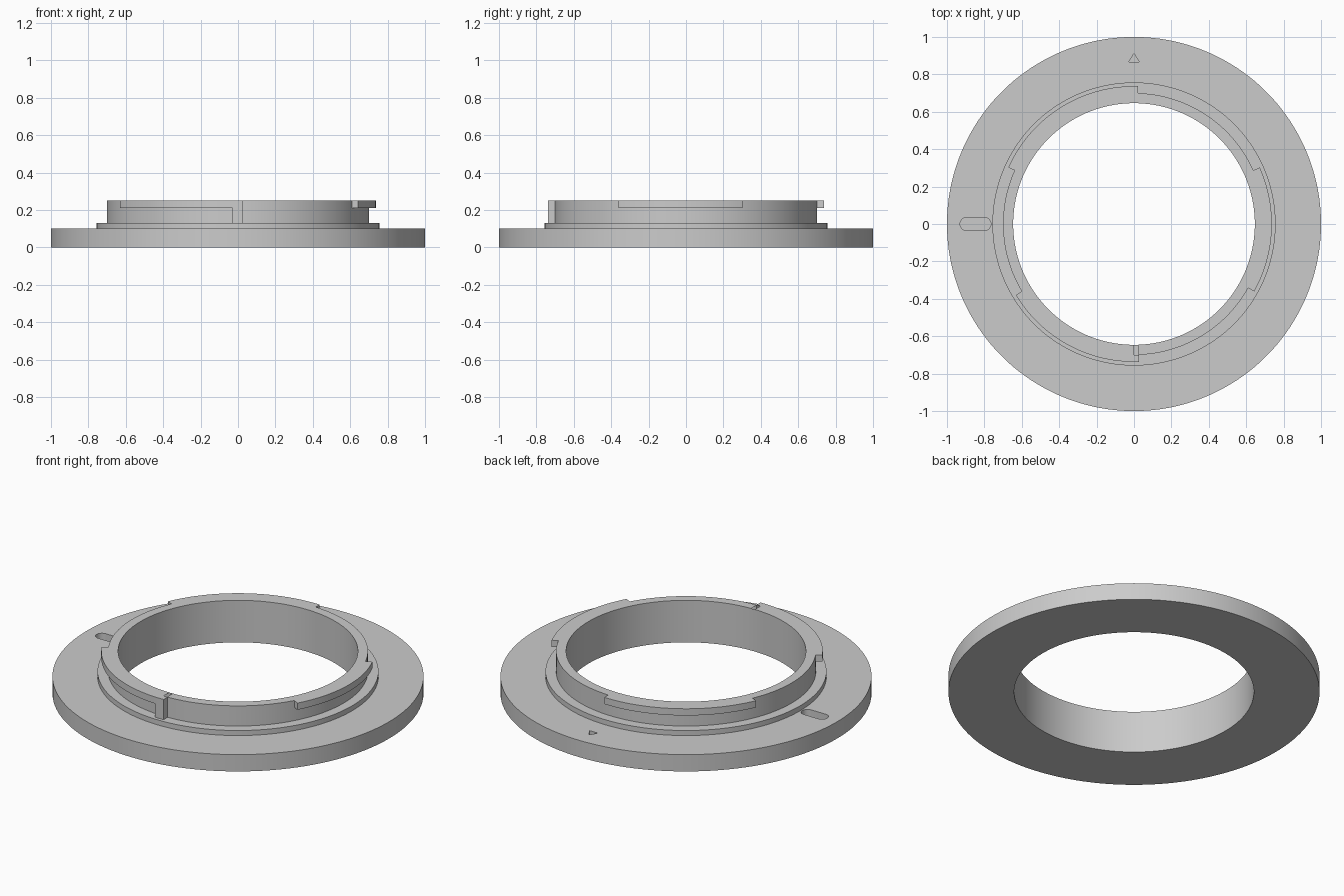
import bpy, bmesh
from math import cos, sin, radians, pi

if "Cube" in bpy.data.objects:
    bpy.data.objects.remove(bpy.data.objects["Cube"], do_unlink=True)

R_BORE, R_COLLAR, R_TAB, R_LEDGE, R_FLANGE = 0.646, 0.70, 0.737, 0.757, 1.0
Z_FLANGE, Z_LEDGE, Z_TAB, Z_TOP = 0.10, 0.13, 0.21, 0.25
STEPS = 180

grey = bpy.data.materials.new("plain grey")
grey.use_nodes = True
grey.diffuse_color = (0.6, 0.6, 0.6, 1)
grey.node_tree.nodes["Principled BSDF"].inputs["Base Color"].default_value = (0.6, 0.6, 0.6, 1)


def add_object(name, bm):
    bmesh.ops.recalc_face_normals(bm, faces=bm.faces)
    mesh = bpy.data.meshes.new(name)
    bm.to_mesh(mesh)
    bm.free()
    mesh.materials.append(grey)
    obj = bpy.data.objects.new(name, mesh)
    bpy.context.collection.objects.link(obj)
    return obj


def revolve(name, profile):
    """Closed (radius, height) profile turned all the way round z."""
    bm = bmesh.new()
    rings = [[bm.verts.new((r * cos(2 * pi * i / STEPS), r * sin(2 * pi * i / STEPS), z))
              for r, z in profile] for i in range(STEPS)]
    for i, a in enumerate(rings):
        b = rings[(i + 1) % STEPS]
        for j in range(len(profile)):
            k = (j + 1) % len(profile)
            bm.faces.new((a[j], b[j], b[k], a[k]))
    return add_object(name, bm)


def prism(name, outline, low, high):
    """Flat outline pushed up from low to high."""
    bm = bmesh.new()
    base = bm.faces.new([bm.verts.new((x, y, low)) for x, y in outline])
    top = bmesh.ops.extrude_face_region(bm, geom=[base])["geom"]
    verts = [v for v in top if isinstance(v, bmesh.types.BMVert)]
    bmesh.ops.translate(bm, verts=verts, vec=(0, 0, high - low))
    return add_object(name, bm)


def arc(radius, start, end, cx=0, cy=0, n=32):
    angles = [radians(start + (end - start) * i / n) for i in range(n + 1)]
    return [(cx + radius * cos(a), cy + radius * sin(a)) for a in angles]


def sector(name, start, end, low):
    outline = arc(R_TAB, start, end) + arc(R_COLLAR - 0.02, end, start)
    return prism(name, outline, low, Z_TOP)


def combine(target, tool, operation):
    mod = target.modifiers.new(tool.name, 'BOOLEAN')
    mod.operation, mod.solver, mod.object = operation, 'EXACT', tool
    bpy.context.view_layer.objects.active = target
    bpy.ops.object.modifier_apply(modifier=mod.name)
    bpy.data.objects.remove(tool, do_unlink=True)


# Flange, ledge and collar in one turned ring
ring = revolve("mount_ring", [
    (R_BORE, 0), (R_FLANGE, 0), (R_FLANGE, Z_FLANGE), (R_LEDGE, Z_FLANGE),
    (R_LEDGE, Z_LEDGE), (R_COLLAR, Z_LEDGE), (R_COLLAR, Z_TOP), (R_BORE, Z_TOP)])

# Three bayonet tabs, and the stop block under the end of the front one
for start, end in ((-29.3, 24.2), (88.3, 155.8), (211, 270)):
    combine(ring, sector("bayonet_tab", start, end, Z_TAB), 'UNION')
combine(ring, sector("stop_block", 267.7, 272.1, Z_LEDGE - 0.01), 'UNION')

# Lock pin slot and alignment triangle sunk into the flange
slot = arc(0.035, 90, 270, -0.895, n=16) + arc(0.035, -90, 90, -0.80, n=16)
combine(ring, prism("lock_slot", slot, Z_FLANGE - 0.05, Z_FLANGE + 0.01), 'DIFFERENCE')
mark = [(-0.028, 0.866), (0.028, 0.866), (0, 0.912)]
combine(ring, prism("index_mark", mark, Z_FLANGE - 0.03, Z_FLANGE + 0.01), 'DIFFERENCE')

bpy.ops.object.select_all(action='DESELECT')
ring.select_set(True)
bpy.context.view_layer.objects.active = ring
bpy.ops.object.shade_smooth_by_angle(angle=radians(30))
